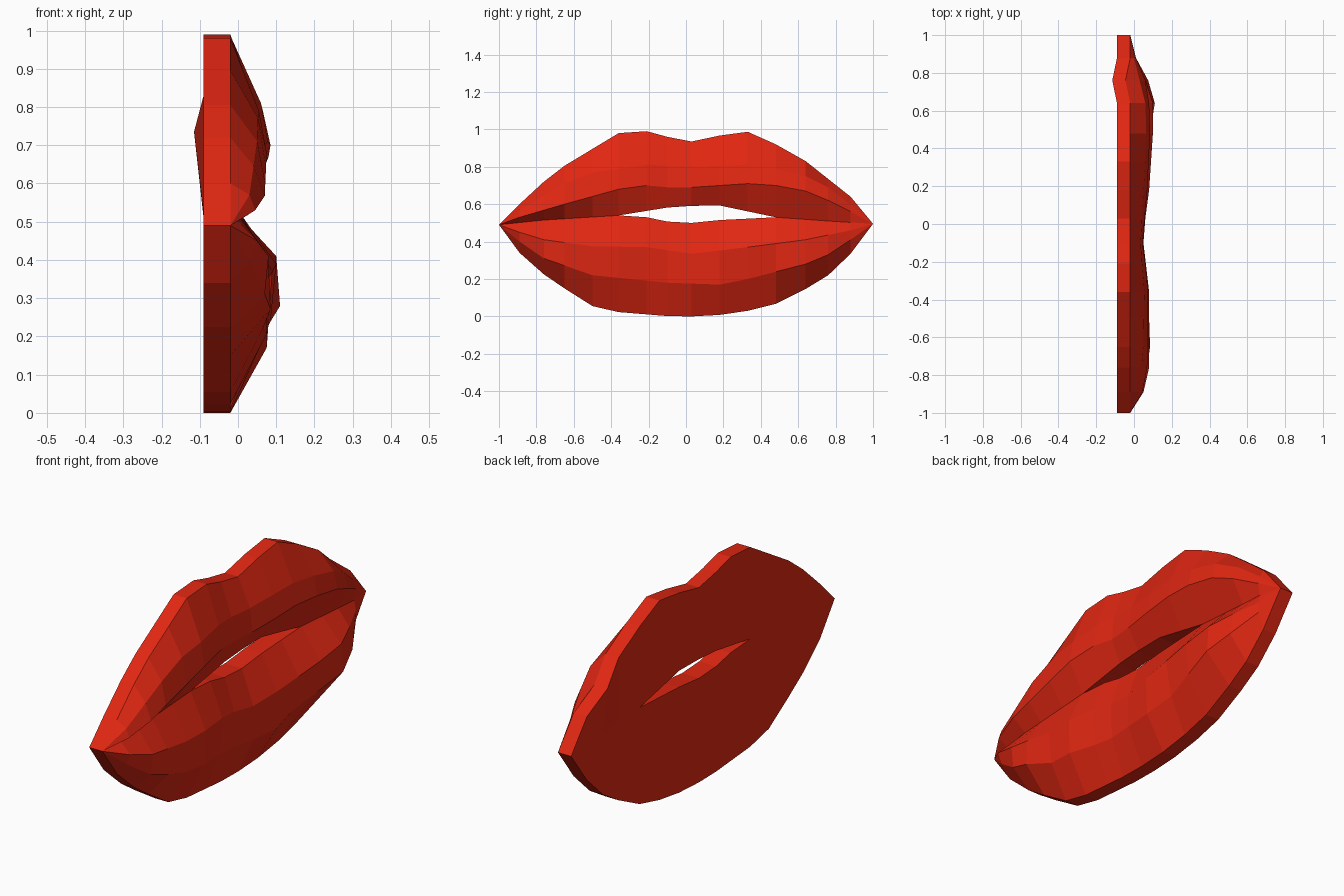
import bpy, bmesh

cube = bpy.data.objects.get("Cube")
if cube:
    bpy.data.objects.remove(cube, do_unlink=True)

red = bpy.data.materials.new("lip red")
red.use_nodes = True
red.diffuse_color = (0.75, 0.02, 0.006, 1)
red.node_tree.nodes["Principled BSDF"].inputs["Base Color"].default_value = (0.75, 0.02, 0.006, 1)

BACK, RIM = -0.09, -0.02       # flat back and front edge of the base slab
STATIONS = [-1, -.89, -.76, -.65, -.5, -.36, -.21, -.1, .03, .18, .33, .48, .64, .76, .88, 1]
OPEN = (-.35, .47)             # mouth opening lies between these


def curve(points, y):
    """Value at y on a polyline of (y, value) points."""
    for (a, u), (b, v) in zip(points, points[1:]):
        if y <= b:
            return u + (v - u) * (y - a) / (b - a)
    return points[-1][1]


# Seam between the lips, and the two edges of the opening
SEAM = [(-1, .49), (-.76, .515), (-.36, .54), (.48, .53), (.76, .51), (1, .495)]
GAP_TOP = [(-.36, .54), (-.05, .59), (.18, .593), (.48, .53)]
GAP_LOW = [(-.36, .54), (-.21, .53), (-.1, .507), (.03, .50), (.18, .515), (.48, .53)]

# Each lip: outline, then middle and crest heights and their forward bulge
UPPER = dict(
    outline=[(-1, .49), (-.89, .60), (-.76, .72), (-.65, .805), (-.36, .98), (-.21, .99), (-.1, .96),
             (.03, .935), (.18, .967), (.33, .987), (.48, .92), (.64, .83), (.76, .735), (.88, .64), (1, .495)],
    mid=[(-1, .49), (-.89, .57), (-.65, .71), (-.5, .77), (-.21, .81), (.03, .80), (.33, .81),
         (.48, .79), (.64, .75), (.76, .69), (.88, .60), (1, .495)],
    crest=[(-1, .49), (-.89, .53), (-.65, .60), (-.36, .68), (-.21, .70), (-.1, .69), (.03, .69),
           (.33, .71), (.48, .70), (.64, .67), (.76, .62), (.88, .56), (1, .495)],
    mid_x=[(-1, RIM), (-.89, .03), (-.65, .05), (-.36, .055), (-.1, .035), (.33, .06),
           (.48, .065), (.64, .06), (.76, .03), (.88, 0), (1, RIM)],
    crest_x=[(-1, RIM), (-.89, .045), (-.76, .07), (-.36, .075), (-.21, .06), (-.1, .045), (.18, .07),
             (.48, .085), (.64, .08), (.76, .06), (.88, .01), (1, RIM)],
    gap=GAP_TOP)
LOWER = dict(
    outline=[(-1, .49), (-.89, .34), (-.76, .225), (-.65, .15), (-.5, .055), (-.36, .023), (-.1, .002),
             (.03, 0), (.18, .008), (.33, .03), (.53, .08), (.76, .22), (.88, .335), (1, .495)],
    mid=[(-1, .49), (-.89, .40), (-.76, .31), (-.5, .22), (-.1, .18), (.18, .17), (.33, .20),
         (.64, .28), (.76, .33), (.88, .41), (1, .495)],
    crest=[(-1, .49), (-.89, .45), (-.76, .41), (-.5, .375), (-.21, .37), (.03, .335), (.33, .37),
           (.64, .41), (.88, .46), (1, .495)],
    mid_x=[(-1, RIM), (-.89, .03), (-.76, .07), (-.65, .085), (-.5, .065), (-.36, .075), (-.21, .05), (-.1, .045),
           (.18, .075), (.33, .06), (.48, .085), (.64, .11), (.76, .075), (.88, .01), (1, RIM)],
    crest_x=[(-1, RIM), (-.89, .05), (-.76, .08), (-.36, .08), (-.1, .05), (.03, .06), (.18, .08),
             (.48, .1), (.64, .1), (.76, .06), (.88, .01), (1, RIM)],
    gap=GAP_LOW)


def add_lip(bm, lip, dent):
    """Sweep a closed cross-section along the mouth, open where the lips meet."""
    rows = []
    for y in STATIONS:
        tip = abs(y) == 1
        is_open = OPEN[0] < y < OPEN[1]
        inner = curve(lip["gap"] if is_open else SEAM, y)
        edge = curve(lip["outline"], y)
        push = dent if y == .76 else 0
        section = [(BACK, inner), (BACK + push, edge), (RIM + push, edge),
                   (curve(lip["mid_x"], y), curve(lip["mid"], y)),
                   (curve(lip["crest_x"], y), curve(lip["crest"], y)),
                   (RIM if tip else 0.0, inner)]
        rows.append((is_open, [bm.verts.new((x, y, z)) for x, z in section]))
    for (open_a, a), (open_b, b) in zip(rows, rows[1:]):
        for i in range(6 if open_a or open_b else 5):
            j = (i + 1) % 6
            bm.faces.new((a[i], a[j], b[j], b[i]))


# Both lips are welded along the closed seam into one flat-shaded shell
bm = bmesh.new()
add_lip(bm, UPPER, -0.025)
add_lip(bm, LOWER, 0)
bmesh.ops.remove_doubles(bm, verts=bm.verts, dist=0.0005)
bmesh.ops.recalc_face_normals(bm, faces=bm.faces)
mesh = bpy.data.meshes.new("lips")
bm.to_mesh(mesh)
bm.free()
mesh.materials.append(red)
lips = bpy.data.objects.new("lips", mesh)
bpy.context.collection.objects.link(lips)
